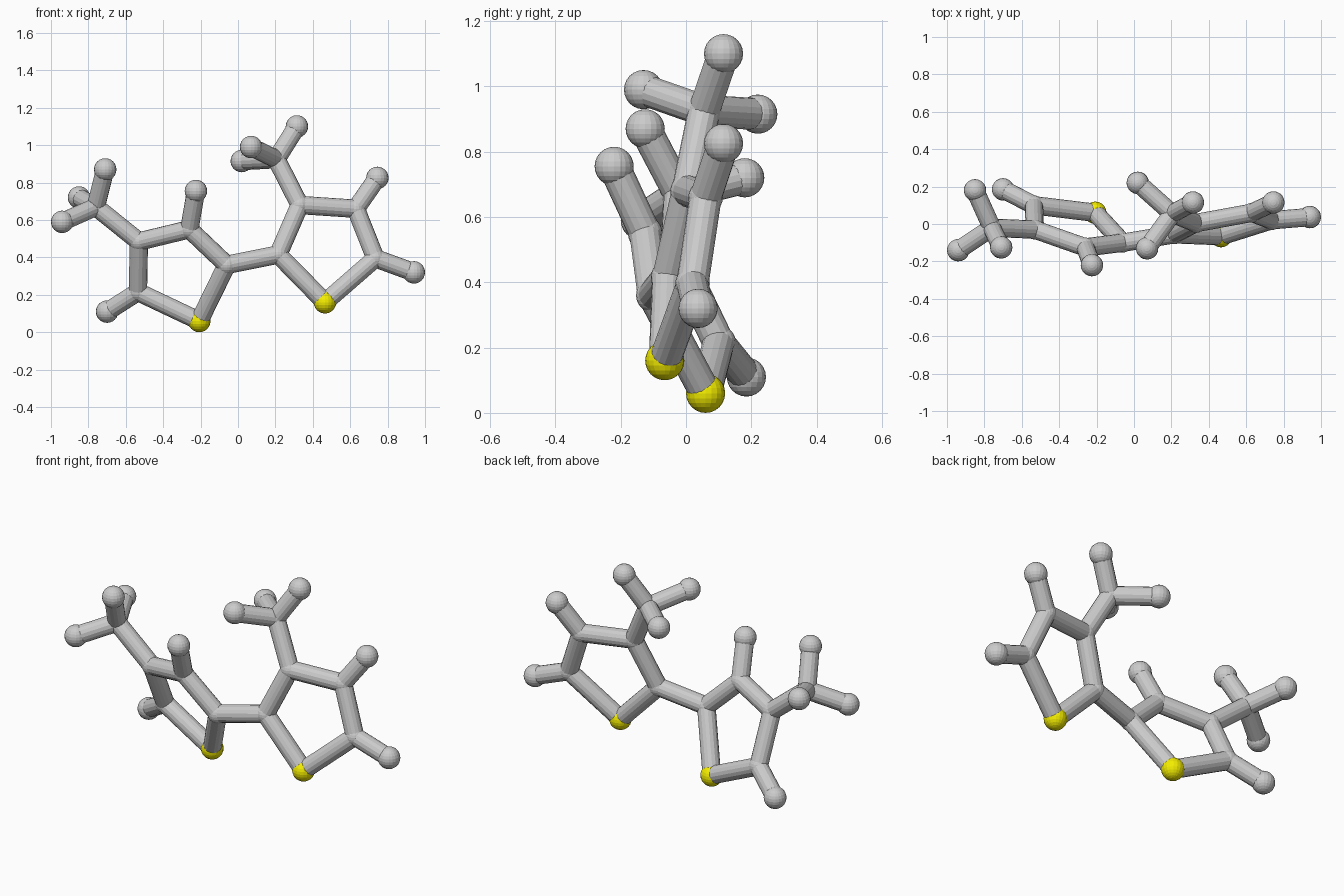
import bpy
from mathutils import Vector

if "Cube" in bpy.data.objects:
    bpy.data.objects.remove(bpy.data.objects["Cube"])

BALL_R, JOINT_R, BOND_R = 0.06, 0.053, 0.049

yellow = bpy.data.materials.new("yellow")
yellow.diffuse_color = (0.9, 0.85, 0.0, 1)
yellow.use_nodes = True
yellow.node_tree.nodes["Principled BSDF"].inputs["Base Color"].default_value = yellow.diffuse_color

# Atom centres: first letter gives the kind (S, C or H)
atoms = {
    # left ring
    "S1": (-.207, .06, .06), "C1": (-.06, -.10, .36), "C2": (-.26, -.125, .55),
    "C3": (-.53, -.03, .485), "C4": (-.535, .10, .215),
    "H2": (-.225, -.22, .755), "H4": (-.70, .185, .11),
    # left side group
    "C5": (-.76, -.02, .67), "H5a": (-.71, -.125, .87),
    "H5b": (-.94, -.14, .59), "H5c": (-.85, .18, .72),
    # right ring
    "S2": (.465, -.065, .16), "C6": (.215, -.055, .415), "C7": (.33, .005, .68),
    "C8": (.63, .06, .66), "C9": (.735, .02, .395),
    "H8": (.745, .115, .825), "H9": (.94, .037, .32),
    # right side group
    "C10": (.205, .055, .925), "H10a": (.315, .115, 1.10),
    "H10b": (.07, -.13, .99), "H10c": (.02, .22, .915),
}

bonds = [
    ("S1", "C1"), ("C1", "C2"), ("C2", "C3"), ("C3", "C4"), ("C4", "S1"),
    ("C2", "H2"), ("C4", "H4"), ("C3", "C5"),
    ("C5", "H5a"), ("C5", "H5b"), ("C5", "H5c"),
    ("C1", "C6"),
    ("S2", "C6"), ("C6", "C7"), ("C7", "C8"), ("C8", "C9"), ("C9", "S2"),
    ("C8", "H8"), ("C9", "H9"), ("C7", "C10"),
    ("C10", "H10a"), ("C10", "H10b"), ("C10", "H10c"),
]


def ball(key):
    kind = key[0]
    r = JOINT_R if kind == "C" else BALL_R
    bpy.ops.mesh.primitive_uv_sphere_add(segments=20, ring_count=12, radius=r,
                                         location=atoms[key])
    ob = bpy.context.object
    ob.name = {"S": "yellow_ball_", "C": "joint_ball_", "H": "end_ball_"}[kind] + key[1:]
    if kind == "S":
        ob.data.materials.append(yellow)


def rod(a, b):
    p, q = Vector(atoms[a]), Vector(atoms[b])
    bpy.ops.mesh.primitive_cylinder_add(vertices=16, radius=BOND_R,
                                        depth=(q - p).length, location=(p + q) / 2)
    ob = bpy.context.object
    ob.rotation_euler = (q - p).to_track_quat("Z", "Y").to_euler()
    ob.name = "rod_%s_%s" % (a, b)


# Balls at every joint and end
for key in atoms:
    ball(key)

# Rods between them
for a, b in bonds:
    rod(a, b)
